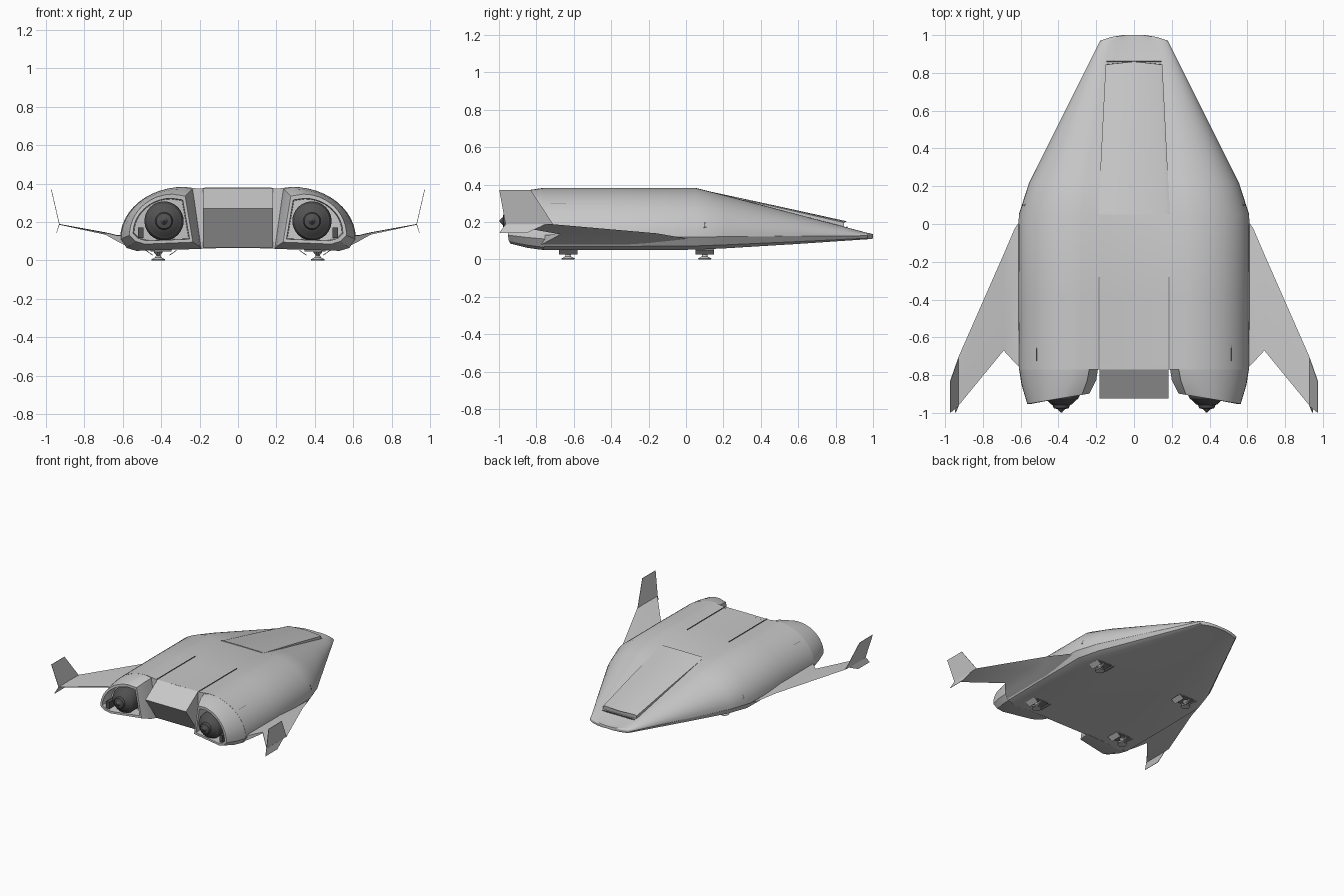
import bpy, bmesh, math
from mathutils import Matrix, Vector

if "Cube" in bpy.data.objects:
    bpy.data.objects.remove(bpy.data.objects["Cube"])


def material(name, rgb):
    m = bpy.data.materials.new(name)
    m.diffuse_color = (*rgb, 1)
    m.use_nodes = True
    m.node_tree.nodes["Principled BSDF"].inputs["Base Color"].default_value = m.diffuse_color
    return m


GREY = material("hull grey", (0.58, 0.58, 0.58))
DARK = material("engine dark grey", (0.085, 0.085, 0.085))
SEAM = material("recess grey", (0.22, 0.22, 0.22))


def finish(name, bm, mat, mirror=False, angle=30):
    bmesh.ops.recalc_face_normals(bm, faces=bm.faces[:])
    me = bpy.data.meshes.new(name)
    bm.to_mesh(me)
    bm.free()
    me.shade_smooth()
    me.set_sharp_from_angle(angle=math.radians(angle))
    me.materials.append(mat)
    ob = bpy.data.objects.new(name, me)
    bpy.context.collection.objects.link(ob)
    if mirror:
        ob.modifiers.new("Mirror", 'MIRROR').use_mirror_merge = False
    return ob


def loft(name, rings, mat, mirror=False, angle=30):
    """Skin closed rings of equal length and cap both ends."""
    bm = bmesh.new()
    vs = [[bm.verts.new(p) for p in r] for r in rings]
    n = len(rings[0])
    for a, b in zip(vs, vs[1:]):
        for i in range(n):
            j = (i + 1) % n
            bm.faces.new((a[i], a[j], b[j], b[i]))
    bm.faces.new(vs[0])
    bm.faces.new(vs[-1])
    return finish(name, bm, mat, mirror, angle)


def lathe(name, profile, origin, axis, mat, steps=32, mirror=True):
    """Revolve (radius, distance) points about the y or z axis."""
    rings = []
    for r, d in profile:
        ring = []
        for i in range(steps):
            a = 2 * math.pi * i / steps
            u, v = r * math.cos(a), r * math.sin(a)
            p = Vector((u, d, v)) if axis == 'y' else Vector((u, v, d))
            ring.append(p + Vector(origin))
        rings.append(ring)
    return loft(name, rings, mat, mirror)


def box(name, loc, size, mat, rot=(0, 0, 0), mirror=True):
    bm = bmesh.new()
    m = Matrix.Translation(loc)
    for a, ax in zip(rot, 'XYZ'):
        m = m @ Matrix.Rotation(math.radians(a), 4, ax)
    bmesh.ops.create_cube(bm, size=1, matrix=m @ Matrix.Diagonal((*size, 1)))
    return finish(name, bm, mat, mirror)


def dome(w, p, t, c, steps=12):
    """Curved flank from the chine up to the shoulder."""
    return [(p + (w - p) * math.cos(a), c + (t - c) * math.sin(a))
            for a in (math.pi / 2 * i / steps for i in range(steps + 1))]


# Hull: sections of y, half width, shoulder x, top, chine height, bottom
def hull_ring(y, w, p, t, c, b):
    k = w / 0.61
    half = [(0, b + 0.015 * k), (0.2 * k, b + 0.012 * k), (w - 0.09 * k, b),
            (w - 0.03 * k, b + (c - b) * 0.3)]
    half += dome(w, p, t, c)
    half += [(p * 0.72, t - 0.01 * k), (0, t - 0.008 * k)]
    left = [(-x, z) for x, z in half[-2:0:-1]]
    return [(x, y, z) for x, z in half + left]


loft("hull", [hull_ring(*s) for s in (
    (-0.77, 0.61, 0.28, 0.383, 0.11, 0.05),
    (-0.40, 0.613, 0.28, 0.383, 0.115, 0.05),
    (0.05, 0.61, 0.28, 0.383, 0.12, 0.052),
    (0.22, 0.555, 0.26, 0.34, 0.122, 0.06),
    (0.60, 0.365, 0.20, 0.24, 0.125, 0.083),
    (0.85, 0.24, 0.155, 0.174, 0.126, 0.1),
    (0.97, 0.18, 0.125, 0.142, 0.127, 0.108),
    (0.99, 0.12, 0.09, 0.138, 0.127, 0.11),
    (1.00, 0.06, 0.04, 0.135, 0.127, 0.112))], GREY)

# Raised canopy panel, ending in a small step above the nose
loft("canopy_panel", [[(-w, y, z - 0.05), (w, y, z - 0.05), (w, y, z - 0.006),
                       (w * 0.9, y, z), (0, y + bow, z + 0.001),
                       (-w * 0.9, y, z), (-w, y, z - 0.006)]
                      for y, w, z, bow in ((0.05, 0.19, 0.379, 0),
                                           (0.45, 0.17, 0.293, 0),
                                           (0.845, 0.15, 0.203, 0.015))], GREY)
box("canopy_step_gap", (0, 0.861, 0.171), (0.29, 0.006, 0.008), SEAM, (-14, 0, 0), False)

# Wedge-shaped tail between the engines
tail = [(-0.74, 0.374), (-0.77, 0.374), (-0.925, 0.27), (-0.78, 0.068), (-0.74, 0.068)]
loft("tail_wedge", [[(x, y, z) for y, z in tail] for x in (-0.182, 0.182)], GREY)


# Engine housings with a recessed opening
def housing_ring(y_in, y_out, w, p, t, c, b, top_in, low_in):
    pts = [(low_in, b + 0.01), (w - 0.08, b), (w - 0.03, b + 0.015)]
    pts += dome(w, p, t, c) + [(top_in, t - 0.01)]
    return [(x, y_in + (y_out - y_in) * (x - 0.25) / 0.3, z) for x, z in pts]


def inset(ring, sx, sz, dy):
    return [(0.392 + (x - 0.392) * sx, y + dy, 0.2 + (z - 0.2) * sz) for x, y, z in ring]


end = housing_ring(-0.90, -0.95, 0.565, 0.34, 0.345, 0.13, 0.085, 0.275, 0.235)
loft("engine_housing", [
    housing_ring(-0.76, -0.76, 0.61, 0.28, 0.383, 0.11, 0.05, 0.235, 0.19),
    housing_ring(-0.83, -0.85, 0.595, 0.295, 0.372, 0.118, 0.062, 0.248, 0.2),
    end, inset(end, 0.89, 0.85, 0), inset(end, 0.86, 0.82, 0.1)], GREY, True)

# Engine nozzles and the small vents beside them
lathe("engine", [(0.1, -0.80), (0.102, -0.90), (0.09, -0.925), (0.075, -0.935),
                 (0.055, -0.955), (0.046, -0.958), (0.04, -0.975), (0.02, -0.98),
                 (0.004, -0.998)], (0.385, 0, 0.205), 'y', DARK)
box("engine_vent", (0.507, -0.9, 0.145), (0.028, 0.08, 0.055), DARK)


# Wings: thick at the root, thin towards the tip
def wing_ring(x, y0, y1, z_top, z_low):
    ym = (y0 * 0.55 + y1 * 0.45)
    return [(x, y0, (z_top + z_low) / 2), (x, ym, z_top), (x, y1, z_top - 0.002),
            (x, y1, z_low), (x, ym, z_low)]


loft("wing", [wing_ring(0.57, 0.06, -0.79, 0.135, 0.07),
              wing_ring(0.63, -0.02, -0.735, 0.132, 0.1),
              wing_ring(0.69, -0.16, -0.67, 0.146, 0.134),
              wing_ring(0.932, -0.71, -0.965, 0.19, 0.186)], GREY, True)


# Thin wingtip fins, canted outward above and below the wing
def fin(name, pts):
    loft(name, [[(x + d, y, z) for x, y, z in pts] for d in (-0.0015, 0.0015)], GREY, True)


fin("upper_fin", [(0.93, -0.71, 0.188), (0.972, -0.83, 0.37),
                  (0.972, -0.998, 0.37), (0.93, -0.965, 0.188)])
fin("lower_fin", [(0.93, -0.75, 0.188), (0.945, -0.85, 0.142),
                  (0.945, -0.998, 0.142), (0.93, -0.965, 0.188)])

# Side hatches ahead of the wings
box("side_hatch", (0.556, 0.115, 0.178), (0.03, 0.095, 0.05), GREY, (0, -20, 24))
box("side_hatch_recess", (0.571, 0.122, 0.18), (0.006, 0.06, 0.032), SEAM, (0, -20, 24))

# Narrow seams along the upper deck
box("deck_seam", (0.186, -0.525, 0.374), (0.005, 0.49, 0.008), SEAM)
box("shoulder_seam", (0.515, -0.5, 0.3), (0.004, 0.45, 0.004), SEAM, (0, 45, 0))

# Landing gear: bay, foot and splayed doors
for place, y in (("rear", -0.63), ("forward", 0.1)):
    box(place + "_gear_bay", (0.4, y, 0.051), (0.11, 0.1, 0.008), SEAM)
    lathe(place + "_foot", [(0.034, 0.0), (0.036, 0.005), (0.016, 0.016), (0.011, 0.03),
                            (0.022, 0.04), (0.022, 0.055)], (0.415, y, 0), 'z', GREY, 16)
    for side in (-1, 1):
        box(place + "_gear_door", (0.4 + side * 0.062, y, 0.04), (0.045, 0.1, 0.004),
            GREY, (0, side * -35, 0))
        box(place + "_gear_strut", (0.415, y + side * 0.024, 0.034), (0.012, 0.05, 0.007),
            GREY, (side * 28, 0, 0))
